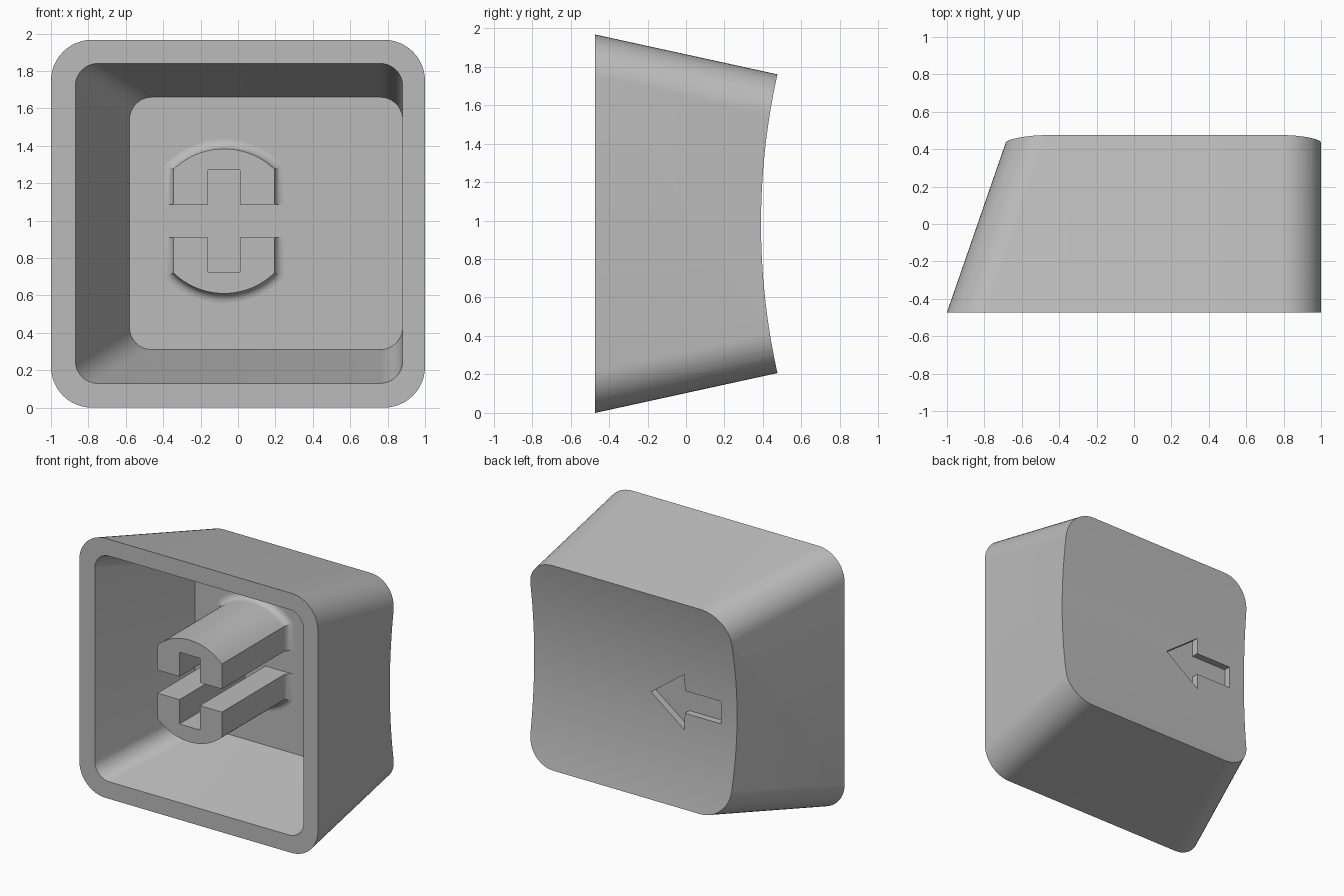
import bpy, bmesh, math

cube = bpy.data.objects.get("Cube")
if cube:
    bpy.data.objects.remove(cube, do_unlink=True)

FRONT, FLOOR = -0.472, 0.315
STEM_X, STEM_Z = -0.075, 0.9975

grey = bpy.data.materials.new("plain_grey")
grey.use_nodes = True
colour = (0.5, 0.5, 0.5, 1)
grey.diffuse_color = colour
grey.node_tree.nodes["Principled BSDF"].inputs["Base Color"].default_value = colour


def loft(name, rings):
    """Skin equal-length closed rings of 3D points and cap both ends."""
    bm = bmesh.new()
    loops = [[bm.verts.new(p) for p in ring] for ring in rings]
    n = len(loops[0])
    for a, b in zip(loops, loops[1:]):
        for i in range(n):
            j = (i + 1) % n
            bm.faces.new((a[i], a[j], b[j], b[i]))
    bm.faces.new(loops[0][::-1])
    bm.faces.new(loops[-1])
    bmesh.ops.recalc_face_normals(bm, faces=bm.faces)
    mesh = bpy.data.meshes.new(name)
    bm.to_mesh(mesh)
    bm.free()
    mesh.materials.append(grey)
    obj = bpy.data.objects.new(name, mesh)
    bpy.context.collection.objects.link(obj)
    return obj


def rounded_rect(y, x0, x1, z0, z1, r, steps=12):
    pts = []
    corners = [(x1 - r, z1 - r), (x0 + r, z1 - r), (x0 + r, z0 + r), (x1 - r, z0 + r)]
    for k, (cx, cz) in enumerate(corners):
        for i in range(steps + 1):
            a = math.pi / 2 * (k + i / steps)
            pts.append((cx + r * math.cos(a), y, cz + r * math.sin(a)))
    return pts


def activate(obj):
    bpy.ops.object.select_all(action='DESELECT')
    obj.select_set(True)
    bpy.context.view_layer.objects.active = obj


def carve(target, cutter):
    cutter.hide_render = True
    mod = target.modifiers.new("carve", 'BOOLEAN')
    mod.operation = 'DIFFERENCE'
    mod.solver = 'EXACT'
    mod.object = cutter
    activate(target)
    bpy.ops.object.modifier_apply(modifier=mod.name)
    bpy.data.objects.remove(cutter, do_unlink=True)


def smooth(obj):
    activate(obj)
    bpy.ops.object.shade_smooth_by_angle(angle=math.radians(25))


# Tapered outer block, one side wall upright
def outer_ring(y):
    t = (y - FRONT) / 0.947
    return rounded_rect(y, -1 + 0.328 * t, 1, 0.207 * t, 1.967 - 0.207 * t, 0.22)


cap = loft("cap_shell", [outer_ring(FRONT), outer_ring(0.52)])


# Hollow inside, extended past the open front
def inner_ring(y):
    t = (y - FRONT) / (FLOOR - FRONT)
    return rounded_rect(y, -0.87 + 0.29 * t, 0.88, 0.13 + 0.18 * t, 1.84 - 0.18 * t, 0.12)


carve(cap, loft("hollow_cutter", [inner_ring(FRONT - 0.1), inner_ring(FLOOR)]))

# Shallow cylindrical dish across the back
R, MID = 3.57, 0.9835
arc = []
for i in range(41):
    a = math.radians(-15 + 30 * i / 40)
    arc.append((0.39 + R * (1 - math.cos(a)), MID + R * math.sin(a)))
arc += [(1.0, arc[-1][1]), (1.0, arc[0][1])]
carve(cap, loft("dish_cutter", [[(x, y, z) for y, z in arc] for x in (-1.5, 1.5)]))

# Engraved arrow in the dish
half = [(0.02, 0), (-0.264, 0.21), (-0.264, 0.085), (-0.566, 0.085)]
outline = half + [(x, -z) for x, z in reversed(half[1:])]
carve(cap, loft("arrow_cutter", [[(x, y, 0.975 + z) for x, z in outline] for y in (0.338, 0.6)]))
smooth(cap)


# Stem halves: rounded blocks with a notch, flaring into the floor
def stem_ring(y, grow, side):
    w, r = 0.27 + grow, 0.387 + grow
    edge = math.acos(w / r)
    pts = [(w, 0.0875)]
    for i in range(25):
        a = edge + (math.pi - 2 * edge) * i / 24
        pts.append((r * math.cos(a), r * math.sin(a)))
    pts += [(-w, 0.0875), (-0.085, 0.0875), (-0.085, 0.272), (0.085, 0.272), (0.085, 0.0875)]
    return [(STEM_X + x, y, STEM_Z + side * z) for x, z in pts]


for name, side in (("upper_stem", 1), ("lower_stem", -1)):
    rings = [stem_ring(FRONT, 0, side)]
    for i in range(7):
        a = math.pi / 2 * i / 6
        y = FLOOR - 0.05 + 0.05 * math.sin(a)
        rings.append(stem_ring(y, 0.05 * (1 - math.cos(a)), side))
    rings.append(stem_ring(FLOOR + 0.01, 0.05, side))
    smooth(loft(name, rings))
